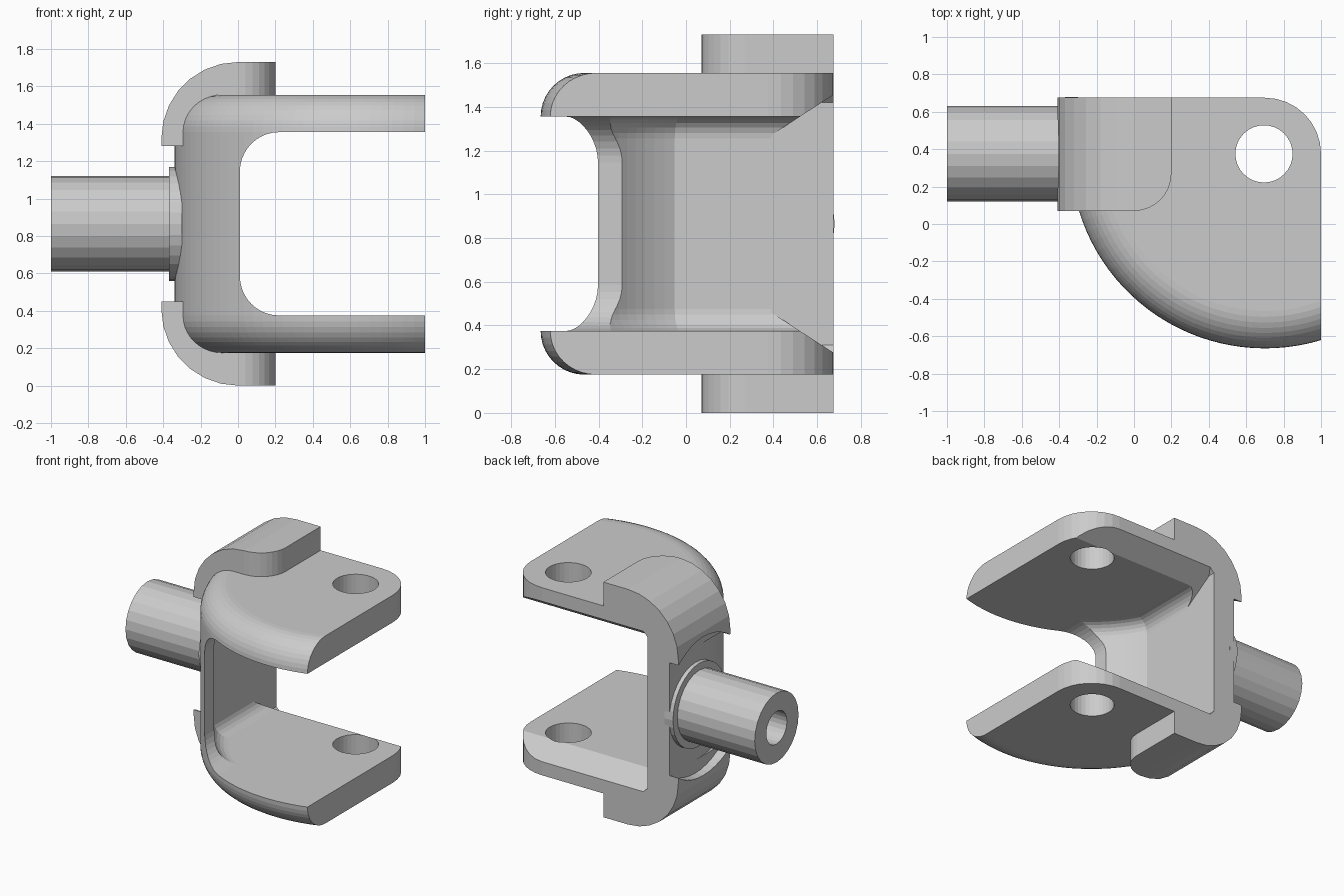
import bpy, bmesh
from math import sin, cos, acos, pi, radians

if "Cube" in bpy.data.objects:
    bpy.data.objects.remove(bpy.data.objects["Cube"])

PX, PY, MZ = 0.70, 0.375, 0.865      # pin axis and mid height
BACK = 0.675


def loft(name, loops):
    """Closed solid through matching loops of points."""
    bm = bmesh.new()
    rings = [[bm.verts.new(p) for p in lp] for lp in loops]
    n = len(rings[0])
    for a, b in zip(rings, rings[1:]):
        for i in range(n):
            j = (i + 1) % n
            bm.faces.new((a[i], a[j], b[j], b[i]))
    bm.faces.new(rings[0][::-1])
    bm.faces.new(rings[-1])
    bmesh.ops.recalc_face_normals(bm, faces=bm.faces)
    me = bpy.data.meshes.new(name)
    bm.to_mesh(me)
    bm.free()
    ob = bpy.data.objects.new(name, me)
    bpy.context.collection.objects.link(ob)
    return ob


def arc(cx, cy, r, a0, a1, n):
    return [(cx + r * cos(radians(a0 + (a1 - a0) * i / n)),
             cy + r * sin(radians(a0 + (a1 - a0) * i / n))) for i in range(n + 1)]


def prism_y(name, pts, y0, y1):
    return loft(name, [[(x, y, z) for x, z in pts] for y in (y0, y1)])


def prism_z(name, pts, z0, z1):
    return loft(name, [[(x, y, z) for x, y in pts] for z in (z0, z1)])


def prism_x(name, pts, x0, x1):
    return loft(name, [[(x, y, z) for y, z in pts] for x in (x0, x1)])


def disc(r, n=24):
    return arc(PY, MZ, r, 0, 360, n)[:-1]


def boolean(ob, tool, op='DIFFERENCE'):
    m = ob.modifiers.new(op, 'BOOLEAN')
    m.operation, m.object, m.solver = op, tool, 'EXACT'
    bpy.context.view_layer.objects.active = ob
    bpy.ops.object.modifier_apply(modifier=m.name)
    bpy.data.objects.remove(tool, do_unlink=True)


def fillet_levels(half, rad, n):
    """(z, inset) pairs from bottom to top for a rounded edge."""
    low = [(MZ - half + rad * (1 - sin(pi / 2 * i / n)),
            rad * (1 - cos(pi / 2 * (1 - i / n)))) for i in range(n + 1)]
    low = [(MZ - half + rad * (1 - cos(pi / 2 * i / n)),
            rad * (1 - sin(pi / 2 * i / n))) for i in range(n + 1)]
    return low + [(2 * MZ - z, d) for z, d in reversed(low)]


# fork body: stacked outlines, rounded on the outer edge
def body_outline(r):
    end = 360 - acos(0.3 / r) * 180 / pi
    return (arc(PX, PY, r, 180, end, 32) + arc(PX, PY, 0.3, 0, 90, 8)
            + [(PX - r, BACK)])


body = loft("fork_body", [[(x, y, z) for x, y in body_outline(1.04 - d)]
                          for z, d in fillet_levels(0.69, 0.2, 10)])


# inner cavity: flat wall running into a curve round the pin axis
def cavity_outline(d):
    x0, r = -0.16 + d, 0.96 - d
    a = 360 - acos((x0 - PX) / r) * 180 / pi
    return [(x0, 0.9)] + arc(PX, PY, r, a, 270, 20) + [(1.5, PY - r), (1.5, 0.9)]


boolean(body, loft("cavity_cutter", [[(x, y, z) for x, y in cavity_outline(d)]
                                     for z, d in fillet_levels(0.49, 0.1, 6)]))

# front window between the arms
window = (arc(0.22, MZ - 0.28, 0.21, 180, 270, 10) + [(2, MZ - 0.49), (2, MZ + 0.49)]
          + arc(0.22, MZ + 0.28, 0.21, 90, 180, 10))
boolean(body, prism_y("window_cutter", window, -1.5, 0.3))

# sloped relief on the inner back edges of the arms
boolean(body, prism_x("chamfer_cutter", [(0.39, 0.46), (0.8, 0.194),
                                         (0.8, 1.536), (0.39, 1.27)], -0.16, 2))

# raised pads wrapping the two outer corners
for s in (1, -1):
    prof = ([(0.2, 1.73)] + arc(0, 1.32, 0.41, 90, 180, 7)
            + [(-0.41, 1.28), (-0.2, 1.28), (-0.2, 1.38), (-0.08, 1.5), (0.2, 1.5)])
    pad = prism_y("corner_pad", [(x, MZ + s * (z - MZ)) for x, z in prof], 0.07, BACK)
    plan = [(-0.6, 0.0), (-0.6, 0.8), (0.3, 0.8)]
    plan = [(-0.6, 0.07), (0.0, 0.07)] + arc(0.0, 0.27, 0.2, 270, 360, 8)[1:] \
        + [(0.2, 0.8), (-0.6, 0.8)]
    boolean(pad, prism_z("pad_plan", plan, -0.5, 2.2), 'INTERSECT')
    boolean(pad, prism_x("pad_relief", disc(0.51, 48), -0.8, -0.34))
    boolean(body, pad, 'UNION')

# pin holes
boolean(body, prism_z("pin_cutter", arc(PX - 0.005, PY, 0.153, 0, 360, 32)[:-1], -0.5, 2.2))

# hollow shaft with its collar
shaft = prism_x("shaft", disc(0.255), -1.0, -0.3)
boolean(shaft, prism_x("bore_cutter", disc(0.12), -1.2, -0.37))
collar = prism_x("collar", disc(0.305, 32), -0.37, -0.3)
